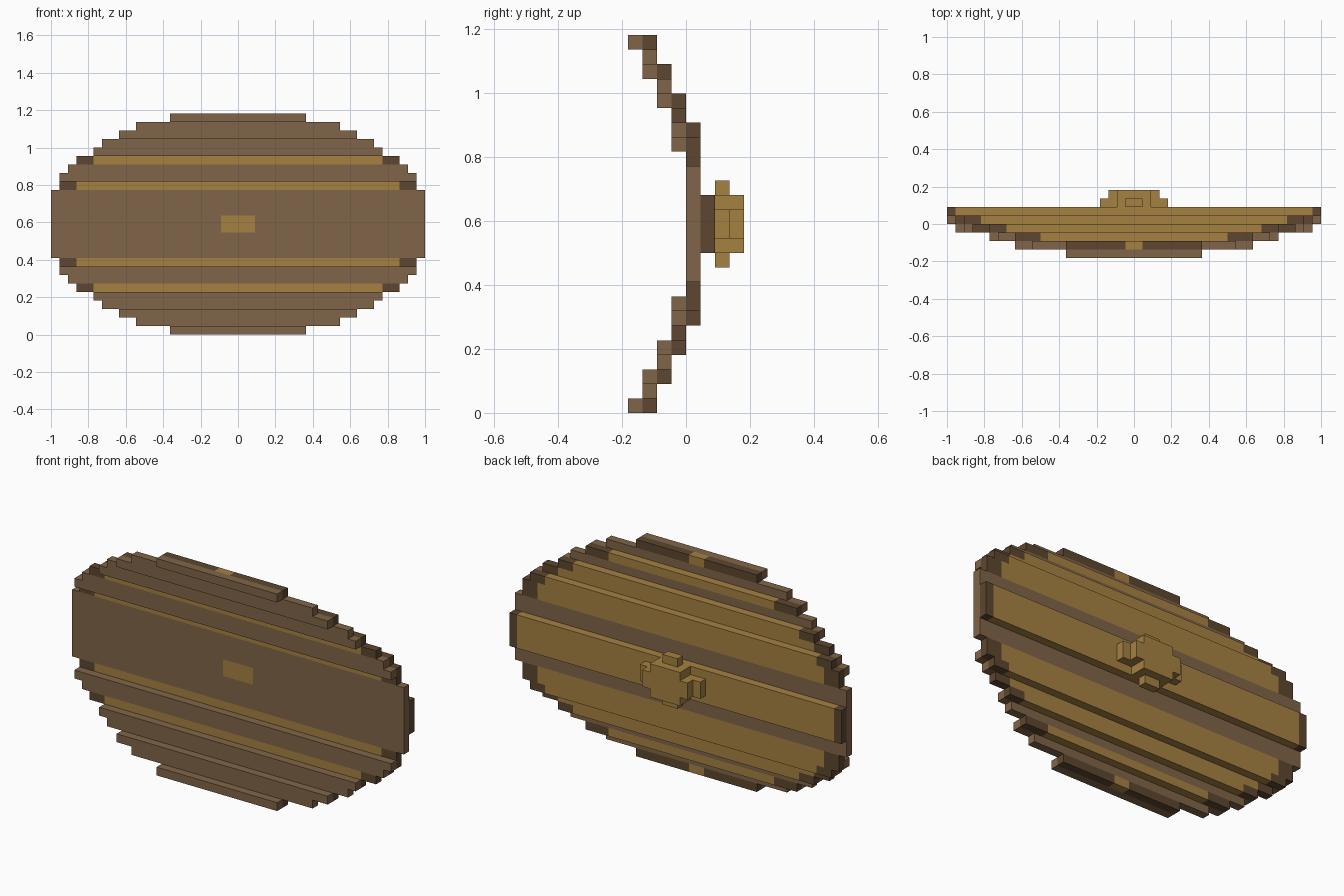
import bpy
import bmesh

cube = bpy.data.objects.get("Cube")
if cube:
    bpy.data.objects.remove(cube)

U = 1 / 22      # block size
ROWS = 26       # height in blocks


def material(name, rgb):
    m = bpy.data.materials.new(name)
    m.use_nodes = True
    m.diffuse_color = (*rgb, 1)
    m.node_tree.nodes["Principled BSDF"].inputs["Base Color"].default_value = (*rgb, 1)
    return m


wood = material("brown wood", (0.22, 0.13, 0.065))
rim = material("dark wood", (0.11, 0.062, 0.029))
gold = material("golden wood", (0.38, 0.22, 0.055))


def build(name, mat, boxes):
    """One object from boxes given as x0, x1, y0, y1, z0, z1 in blocks."""
    bm = bmesh.new()
    for x0, x1, y0, y1, z0, z1 in boxes:
        verts = bmesh.ops.create_cube(bm, size=1)["verts"]
        for v in verts:
            v.co.x = (x1 if v.co.x > 0 else x0) * U
            v.co.y = (y1 if v.co.y > 0 else y0) * U
            v.co.z = (z1 if v.co.z > 0 else z0) * U
    mesh = bpy.data.meshes.new(name)
    bm.to_mesh(mesh)
    bm.free()
    mesh.materials.append(mat)
    obj = bpy.data.objects.new(name, mesh)
    bpy.context.collection.objects.link(obj)


def both(boxes):
    """Repeat boxes mirrored from the top half to the bottom half."""
    return boxes + [(*b[:4], ROWS - b[5], ROWS - b[4]) for b in boxes]


def sides(x0, x1, *rest):
    return [(x0, x1, *rest), (-x1, -x0, *rest)]


# Front boards: row -> (half width, depth layer)
front = {18: (21, -1), 19: (20, -1), 21: (17, -2), 22: (16, -2),
         23: (14, -3), 24: (12, -3), 25: (8, -4)}
build("front_slats", wood,
      both([(-w, w, y, y + 1, r, r + 1) for r, (w, y) in front.items()]))

# Centre board with an opening for the grip bolt
build("centre_board", wood,
      both([(-22, 22, 0, 1, 14, 17)]) + sides(2, 22, 0, 1, 12, 14))

# Backing: row -> (half width, golden half width, depth layer)
back = {17: (21, 19, 0), 18: (21, 19, 0), 19: (20, 18, 0), 20: (19, 17, -1),
        21: (17, 15, -1), 23: (14, 11, -2), 25: (8, 1, -3)}
build("backing_panels", gold,
      both([(-g, g, y, y + 1, r, r + 1) for r, (w, g, y) in back.items()]))
build("backing_rim", rim,
      both([b for r, (w, g, y) in back.items()
            for b in sides(g, w, y, y + 1, r, r + 1)]))

# Raised brace across the back
build("back_brace", gold, [(-21, 21, 1, 2, 11, 15)])
build("back_brace_ends", rim, sides(21, 22, 1, 2, 11, 15))

# Grip and the bolt that shows at the front
build("grip_bolt", gold, [(-2, 2, 0, 1, 12, 14)])
build("grip", gold,
      [(-2, 2, 2, 4, 11, 15), (-1, 1, 2, 3, 15, 16), (-1, 1, 2, 3, 10, 11)]
      + sides(2, 3, 2, 4, 12, 14) + sides(3, 4, 2, 3, 12, 14))
